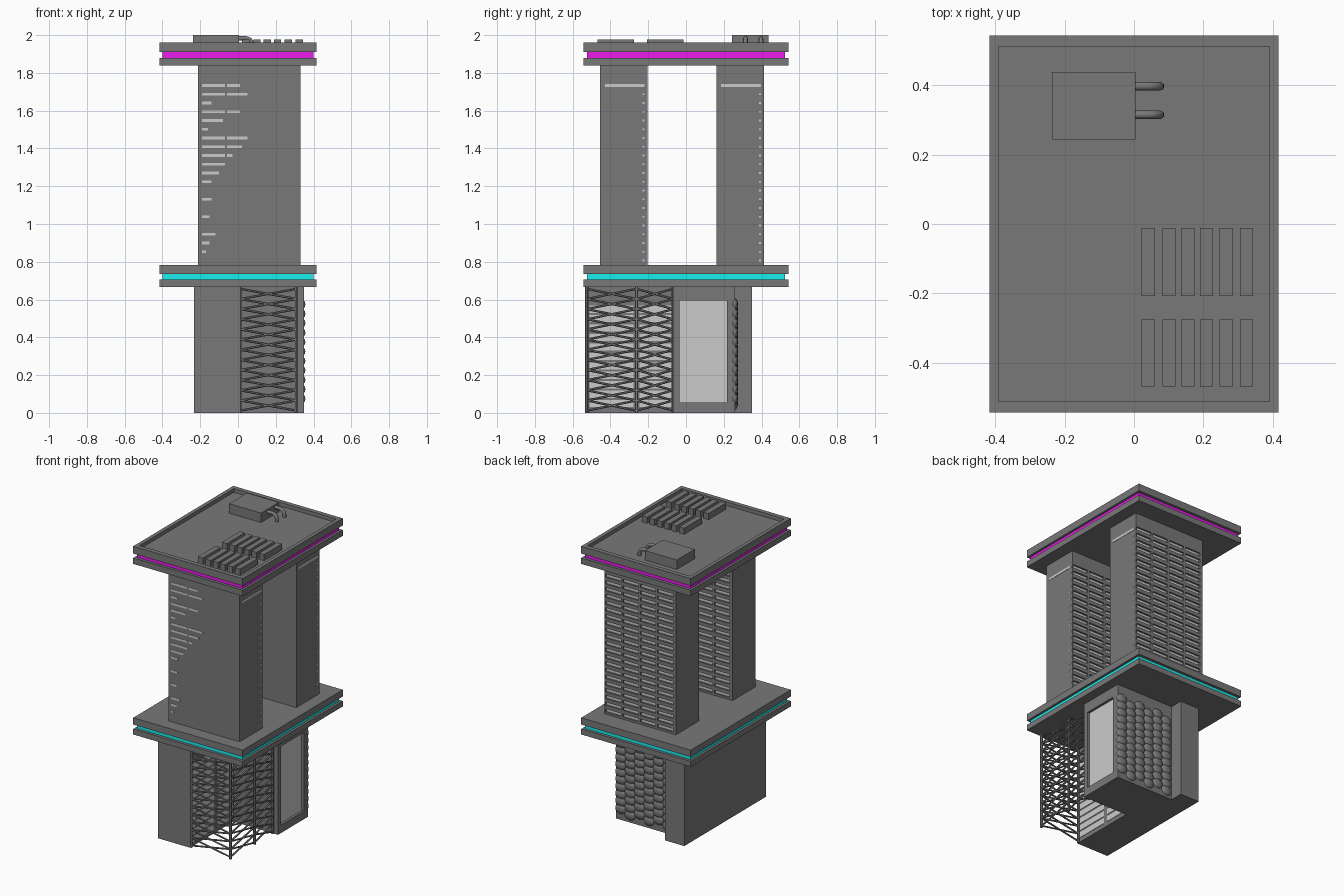
import bpy, bmesh, math
from mathutils import Vector, Matrix

if "Cube" in bpy.data.objects:
    bpy.data.objects.remove(bpy.data.objects["Cube"])

def material(name, c):
    m = bpy.data.materials.new(name)
    m.diffuse_color = (*c, 1)
    m.use_nodes = True
    m.node_tree.nodes["Principled BSDF"].inputs["Base Color"].default_value = m.diffuse_color
    return m

DARK = material("dark_grey", (0.19, 0.19, 0.19))
CYAN = material("cyan_band", (0.01, 0.85, 0.85))
MAGENTA = material("magenta_band", (0.85, 0.01, 0.85))

def finish(name, bm, mat=DARK):
    me = bpy.data.meshes.new(name)
    bm.to_mesh(me)
    bm.free()
    ob = bpy.data.objects.new(name, me)
    bpy.context.collection.objects.link(ob)
    if mat:
        me.materials.append(mat)
    return ob

def boxes(name, spans, mat=DARK):
    """One object from (x0, x1, y0, y1, z0, z1) spans."""
    bm = bmesh.new()
    for x0, x1, y0, y1, z0, z1 in spans:
        m = Matrix.Translation(((x0+x1)/2, (y0+y1)/2, (z0+z1)/2)) @ Matrix.Diagonal((x1-x0, y1-y0, z1-z0, 1))
        bmesh.ops.create_cube(bm, size=1, matrix=m)
    return finish(name, bm, mat)

def rods(name, segs, r):
    bm = bmesh.new()
    for a, b in segs:
        a, b = Vector(a), Vector(b)
        d = b - a
        m = Matrix.Translation((a+b)/2) @ d.to_track_quat('Z', 'Y').to_matrix().to_4x4()
        bmesh.ops.create_cone(bm, cap_ends=True, segments=6, radius1=r, radius2=r, depth=d.length, matrix=m)
    return finish(name, bm)

def cut(ob, spans):
    c = boxes(ob.name + "_cutter", spans)
    c.hide_render = True
    c.hide_viewport = True
    c.display_type = 'WIRE'
    mod = ob.modifiers.new("cut", 'BOOLEAN')
    mod.operation = 'DIFFERENCE'
    mod.solver = 'EXACT'
    mod.object = c

# base walls: one extruded plan
plan = [(-.232, -.535), (.01, -.535), (.01, -.065), (.35, -.065),
        (.35, .26), (-.087, .26), (-.087, .35), (-.232, .35)]
bm = bmesh.new()
f = bm.faces.new([bm.verts.new((x, y, 0)) for x, y in plan])
ext = bmesh.ops.extrude_face_region(bm, geom=[f])
bmesh.ops.translate(bm, vec=(0, 0, .668), verts=[v for v in ext['geom'] if isinstance(v, bmesh.types.BMVert)])
bmesh.ops.recalc_face_normals(bm, faces=bm.faces)
base = finish("base_walls", bm)

# recessed pale glass panel on the right side (glass keeps the default grey)
cut(base, [(.33, .4, -.034, .216, .055, .595)])
boxes("side_glass_panel", [(.325, .333, -.036, .218, .053, .597)], None)

# strip windows behind the lattice
boxes("lobby_windows", [(.005, .013, y0, y1, .03+.05*i, .068+.05*i)
      for i in range(11) for y0, y1 in ((-.51, -.277), (-.245, -.075))], None)

# corner lattice: posts and stacked crossing bars
FRONT, SIDE = -.525, .31
corners = [(.012, FRONT), (SIDE, FRONT), (SIDE, -.262), (SIDE, -.068)]
rods("lattice_posts", [((x, y, 0), (x, y, .668)) for x, y in corners], .009)
segs = []
rows = 12
h = .645 / rows
for (ax, ay), (bx, by) in zip(corners, corners[1:]):
    for i in range(rows):
        z0, z1 = .012 + i*h, .012 + (i+1)*h
        segs += [((ax, ay, z0), (bx, by, z1)), ((ax, ay, z1), (bx, by, z0))]
rods("lattice_bars", segs, .006)

# overlapping scales on the back wall
bm = bmesh.new()
for c in range(6):
    for r in range(11):
        z = .05 + .05*r + (.025 if c % 2 else 0)
        m = Matrix.Translation((-.045 + .072*c, .257, z)) @ Matrix.Diagonal((.042, .018, .034, 1))
        bmesh.ops.create_uvsphere(bm, u_segments=12, v_segments=8, radius=1, matrix=m)
for f in bm.faces:
    f.smooth = True
finish("back_scale_panel", bm)

# floor slabs with coloured bands
def slab(prefix, z, mat):
    X, Y = .416, .543
    boxes(prefix + "_lower_slab", [(-X, X, -Y, Y, z[0], z[1])])
    boxes(prefix + "_light_band", [(-.4, .4, -.524, .524, z[1], z[2])], mat)
    return boxes(prefix + "_upper_slab", [(-X, X, -Y, Y, z[2], z[3])])

slab("middle", (.667, .705, .735, .782), CYAN)
roof = slab("roof", (1.839, 1.88, 1.91, 1.96), MAGENTA)
cut(roof, [(-.39, .39, -.512, .512, 1.935, 2.05)])

# towers with a shallow window grid on the back
PITCH, COL = .0463, .132
front_len = {0: .2, 1: .24, 2: .05, 3: .2, 4: .11, 5: .03, 6: .24, 7: .21, 8: .16, 9: .12,
             10: .09, 11: .05, 13: .05, 15: .04, 17: .07, 18: .04, 19: .02}
for name, y0, y1 in (("front_tower", -.454, -.203), ("rear_tower", .161, .412)):
    tower = boxes(name, [(-.211, .33, y0, y1, .775, 1.845)])
    holes, panes, slits = [], [], []
    for r in range(21):
        z = 1.733 - r*PITCH
        for c in range(4):
            x = -.19 + c*COL
            holes.append((x, x + .117, y1-.012, y1+.05, z-.011, z+.011))
        panes.append((-.2, .328, y1-.02, y1-.0115, z-.013, z+.013))
        # window ends showing on the right face
        slits.append((.32, .3315, y1-.026, y1-.016, z-.005, z+.005))
        # slits showing on the front face
        n = front_len.get(r, 0) if name == "front_tower" else 0
        for c in range(2):
            w = min(n - c*COL, .12)
            if w > .005:
                slits.append((-.19 + c*COL, -.19 + c*COL + w, y0-.002, y0+.01, z-.007, z+.007))
    # long slit on the right face
    slits.append((.31, .332, y0+.024, y1-.018, 1.725, 1.741))
    cut(tower, holes)
    boxes(name + "_panes", panes, None)
    boxes(name + "_slits", slits, None)

# rooftop plant box with two bent pipes
boxes("plant_box", [(-.237, .005, .243, .438, 1.93, 2.0)])
for i, y in enumerate((.315, .397)):
    cu = bpy.data.curves.new(f"plant_pipe_{i}", 'CURVE')
    cu.dimensions = '3D'
    cu.bevel_depth = .012
    cu.bevel_resolution = 3
    cu.materials.append(DARK)
    pts = [(0, 1.983), (.04, 1.983)]
    pts += [(.04 + .035*math.sin(a), 1.948 + .035*math.cos(a)) for a in (math.pi*k/12 for k in range(1, 7))]
    pts.append((.075, 1.93))
    s = cu.splines.new('POLY')
    s.points.add(len(pts) - 1)
    for p, (x, z) in zip(s.points, pts):
        p.co = (x, y, z, 1)
    bpy.context.collection.objects.link(bpy.data.objects.new(f"plant_pipe_{i}", cu))

# rooftop vent fins
boxes("roof_vents", [(x, x + .038, ya, yb, 1.93, 1.977)
      for x in (.022, .082, .136, .19, .247, .305) for ya, yb in ((-.207, -.012), (-.468, -.275))])
